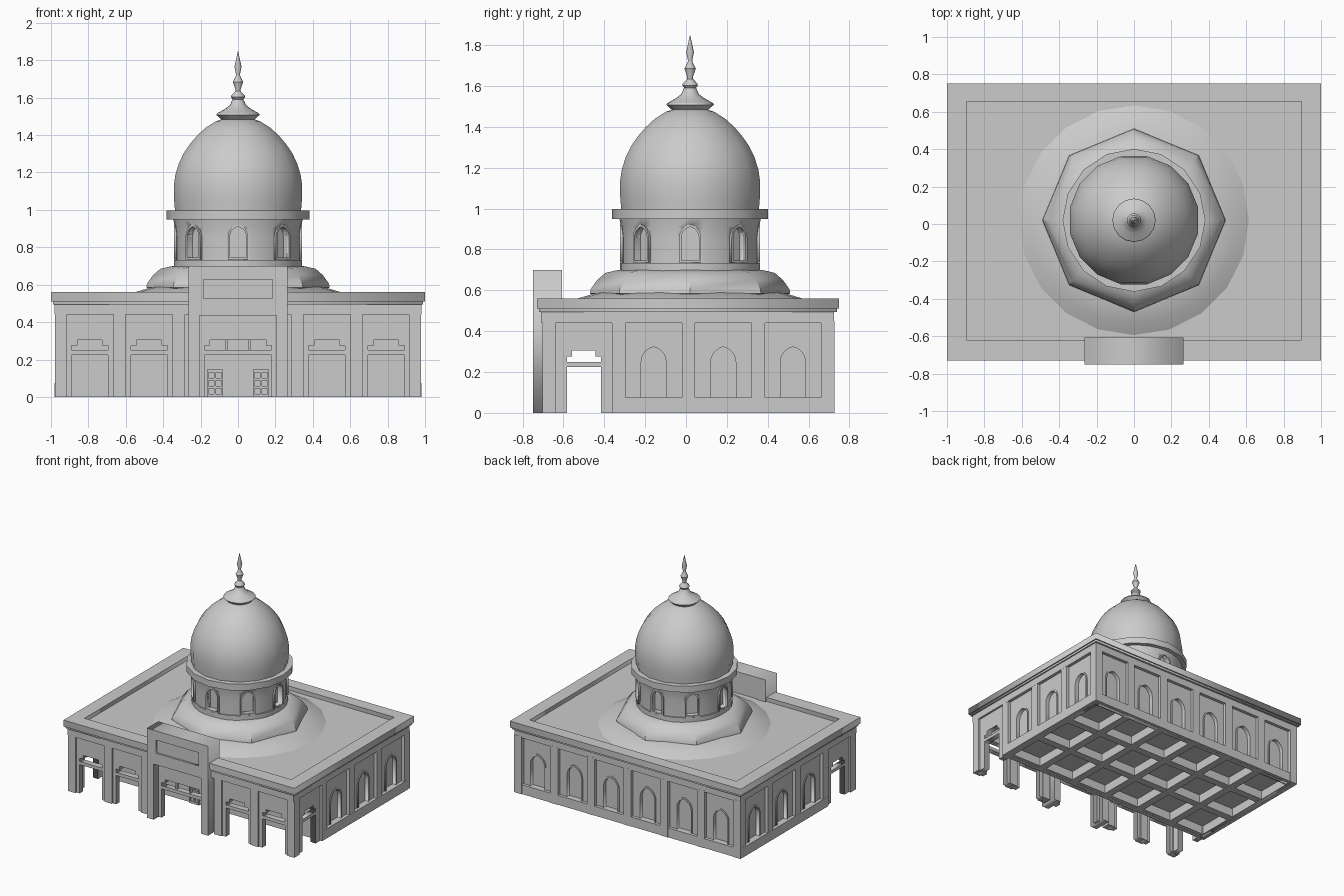
import bpy, bmesh, math
from mathutils import Matrix

cube = bpy.data.objects.get("Cube")
if cube:
    bpy.data.objects.remove(cube)

stone = bpy.data.materials.new("grey_stone")
stone.use_nodes = True
GREY = (0.6, 0.6, 0.6, 1)
stone.diffuse_color = GREY
stone.node_tree.nodes["Principled BSDF"].inputs["Base Color"].default_value = GREY

CY = 0.0075                       # middle of the main block in y
DOME_Y = 0.02
COLS_X = [0.317 * k for k in range(-3, 4)]
COLS_Y = [-0.67 + 0.341 * k for k in range(5)]


def add(name, bm, matrix=Matrix()):
    """Turn a bmesh into a stone object."""
    mesh = bpy.data.meshes.new(name)
    bmesh.ops.recalc_face_normals(bm, faces=bm.faces)
    bm.to_mesh(mesh)
    bm.free()
    mesh.materials.append(stone)
    obj = bpy.data.objects.new(name, mesh)
    bpy.context.collection.objects.link(obj)
    obj.matrix_world = matrix
    return obj


def box(name, x0, x1, y0, y1, z0, z1):
    bm = bmesh.new()
    bmesh.ops.create_cube(bm, size=1)
    size = Matrix.Diagonal((x1 - x0, y1 - y0, z1 - z0, 1))
    mid = Matrix.Translation(((x0 + x1) / 2, (y0 + y1) / 2, (z0 + z1) / 2))
    bm.transform(mid @ size)
    return add(name, bm)


def facing(angle, distance, centre_y=0.0):
    """Upright frame looking outward at an angle; 0 is the front."""
    return (Matrix.Translation((0, centre_y, 0)) @ Matrix.Rotation(math.radians(angle), 4, 'Z')
            @ Matrix.Translation((0, -distance, 0)) @ Matrix.Rotation(math.pi / 2, 4, 'X'))


def plate(name, outlines, thick, matrix):
    """Flat slab from an outline and hole outlines; its outer face lies on the frame."""
    curve = bpy.data.curves.new(name, 'CURVE')
    curve.dimensions = '2D'
    curve.fill_mode = 'BOTH'
    curve.extrude = thick / 2
    for pts in outlines:
        spline = curve.splines.new('POLY')
        spline.points.add(len(pts) - 1)
        for p, (u, v) in zip(spline.points, pts):
            p.co = (u, v, 0, 1)
        spline.use_cyclic_u = True
    temp = bpy.data.objects.new(name + "_curve", curve)
    bpy.context.collection.objects.link(temp)
    bpy.context.view_layer.update()
    mesh = bpy.data.meshes.new_from_object(temp.evaluated_get(bpy.context.evaluated_depsgraph_get()))
    bm = bmesh.new()
    bm.from_mesh(mesh)
    bpy.data.objects.remove(temp)
    bpy.data.meshes.remove(mesh)
    bmesh.ops.remove_doubles(bm, verts=bm.verts, dist=0.0001)
    bm.transform(Matrix.Translation((0, 0, -thick / 2)))
    return add(name, bm, matrix)


def rect(u0, u1, v0, v1):
    return [(u0, v0), (u1, v0), (u1, v1), (u0, v1)]


def arch(u, half, bottom, top, steps=6):
    """Slightly pointed arch made of two arcs."""
    r = 1.25 * half
    end = math.acos(0.2)
    spring = top - r * math.sin(end)
    right = [(r * math.cos(end * i / steps) - 0.25 * half, spring + r * math.sin(end * i / steps))
             for i in range(steps + 1)]
    right.insert(0, (half, bottom))
    return [(u + x, z) for x, z in right] + [(u - x, z) for x, z in reversed(right) if x > 0.0001]


def stepped_bay(name, u, half, gap, step, top, thick, matrix):
    """Wall bay with a stepped opening down to the ground, and its crossbar."""
    side = [(half, top), (half, 0), (gap, 0), (gap, 0.275), (step, 0.275), (step, 0.305)]
    outline = [(u + x, z) for x, z in side] + [(u - x, z) for x, z in reversed(side)]
    plate(name, [outline], thick, matrix)
    plate(name + "_crossbar", [rect(u - gap, u + gap, 0.225, 0.25)], thick, matrix)


def lathe(name, profile, sides, turn=0.0):
    """Revolve (radius, z) points round the dome axis."""
    bm = bmesh.new()
    rings = []
    for r, z in profile:
        angles = [turn + 2 * math.pi * i / sides for i in range(sides)]
        rings.append([bm.verts.new((r * math.cos(a), r * math.sin(a), z)) for a in angles])
    for low, high in zip(rings, rings[1:]):
        for i in range(sides):
            j = (i + 1) % sides
            bm.faces.new((low[i], low[j], high[j], high[i]))
    bm.faces.new(rings[0])
    bm.faces.new(rings[-1])
    obj = add(name, bm, Matrix.Translation((0, DOME_Y, 0)))
    bpy.ops.object.select_all(action='DESELECT')
    obj.select_set(True)
    bpy.context.view_layer.objects.active = obj
    bpy.ops.object.shade_smooth_by_angle(angle=math.radians(32))
    return obj


# Main block, with floor beams around sunken panels underneath
box("inner_block", -0.93, 0.93, -0.33, 0.675, 0.07, 0.45)
for x in COLS_X:
    box("floor_beam_long", x - 0.03, x + 0.03, -0.36, 0.7, 0, 0.075)
for y in COLS_Y[1:]:
    box("floor_beam_cross", -0.95, 0.95, y - 0.03, y + 0.03, 0.001, 0.074)
box("porch_back_wall", -0.955, 0.955, -0.36, -0.325, 0, 0.45)

# Back and side walls with recessed arched windows and raised surrounds
bays_x = [x + 0.1585 for x in COLS_X[:-1]]
bays_y = [y + 0.1705 for y in COLS_Y[1:-1]]
walls = [("back", 180, 0.70, bays_x, -0.955, 0.955)]
walls.append(("left", 90, 0.955, bays_y, -0.36, 0.70))
walls.append(("right", -90, 0.955, [-y for y in bays_y], -0.70, 0.36))
for side, angle, dist, bays, u0, u1 in walls:
    holes = [arch(u, 0.065, 0.06, 0.328) for u in bays]
    plate(side + "_wall", [rect(u0, u1, 0, 0.45)] + holes, 0.027, facing(angle, dist))
    for u in bays:
        plate(side + "_window_surround", [arch(u, 0.072, 0.053, 0.337), arch(u, 0.061, 0.064, 0.323)],
              0.03, facing(angle, dist + 0.006))

# Columns and pilasters
for s in (-1, 1):
    for y in COLS_Y:
        box("side_column", s * 0.947 - 0.0325, s * 0.947 + 0.0325, y - 0.0325, y + 0.0325, 0, 0.45)
for x in COLS_X[1:-1]:
    box("back_pilaster", x - 0.0325, x + 0.0325, 0.66, 0.7255, 0, 0.45)
    if abs(x) > 0.1:
        box("front_column", x - 0.0325, x + 0.0325, -0.7025, -0.6375, 0, 0.45)

# Open porch bays on the front and both ends
for x in (-0.7925, -0.4755, 0.4755, 0.7925):
    stepped_bay("porch_front_bay", x, 0.158, 0.0975, 0.066, 0.45, 0.045, facing(0, 0.69))
for angle, u in ((90, -0.5), (-90, 0.5)):
    stepped_bay("porch_end_bay", u, 0.17, 0.083, 0.058, 0.45, 0.045, facing(angle, 0.965))

# Frieze, roof deck and cornice with parapet
box("frieze", -0.98, 0.98, -0.71, 0.725, 0.44, 0.502)
box("roof_deck", -0.95, 0.95, -0.68, 0.70, 0.49, 0.528)
plate("cornice", [rect(-1, 1, -0.73, 0.75), rect(-0.895, 0.895, -0.62, 0.655)],
      0.05, Matrix.Translation((0, 0, 0.56)))
plate("cornice_ledge", [rect(-0.99, 0.99, -0.72, 0.74), rect(-0.9, 0.9, -0.63, 0.66)],
      0.02, Matrix.Translation((0, 0, 0.515)))

# Entrance portal with a sunken panel above the stepped doorway
portal = [(-0.265, 0), (-0.205, 0), (-0.205, 0.435), (0.205, 0.435),
          (0.205, 0), (0.265, 0), (0.265, 0.7), (-0.265, 0.7)]
plate("portal", [portal, rect(-0.185, 0.185, 0.525, 0.628)], 0.142, facing(0, 0.75))
box("portal_panel", -0.19, 0.19, -0.735, -0.615, 0.52, 0.633)
stepped_bay("portal_screen", 0, 0.206, 0.18, 0.15, 0.44, 0.045, facing(0, 0.69))
for x in (-0.06, 0.06):
    box("portal_mullion", x - 0.006, x + 0.006, -0.68, -0.655, 0.245, 0.31)

# Pair of paned doors
for s in (-1, 1):
    c = s * 0.123
    panes = [rect(c + k * 0.02 - 0.014, c + k * 0.02 + 0.014, z, z + 0.03)
             for k in (-1, 1) for z in (0.015, 0.058, 0.101)]
    plate("door", [rect(c - 0.043, c + 0.043, 0, 0.146)] + panes, 0.015, facing(0, 0.372))

# Roof mound and eight-sided dome base
lathe("roof_mound", [(0.62, 0.525), (0.55, 0.56), (0.45, 0.59)], 20)
lathe("dome_base", [(0.46, 0.57), (0.49, 0.585), (0.487, 0.605), (0.455, 0.65),
                    (0.415, 0.685), (0.36, 0.698), (0.30, 0.704)], 8)

# Drum with eight arched niches
lathe("drum_plinth", [(0.342, 0.695), (0.342, 0.733)], 32)
drum = lathe("drum", [(0.333, 0.70), (0.333, 0.86), (0.338, 0.91), (0.347, 0.955)], 32)
for k in range(8):
    cutter = plate("niche_cutter", [arch(0, 0.043, 0.746, 0.91)], 0.1, facing(45 * k, 0.4, DOME_Y))
    cutter.hide_render = True
    cut = drum.modifiers.new("niche", 'BOOLEAN')
    cut.operation = 'DIFFERENCE'
    cut.object = cutter
    bpy.context.view_layer.objects.active = drum
    bpy.ops.object.modifier_apply(modifier=cut.name)
    bpy.data.objects.remove(cutter)
    plate("niche_surround", [arch(0, 0.054, 0.735, 0.923), arch(0, 0.043, 0.746, 0.91)],
          0.025, facing(45 * k, 0.342, DOME_Y))
lathe("drum_ledge", [(0.382, 0.948), (0.382, 0.998)], 16)

# Dome, cap and finial
lathe("dome", [(0.343, 0.99), (0.349, 1.06), (0.35, 1.13), (0.341, 1.19), (0.322, 1.25),
               (0.295, 1.305), (0.262, 1.352), (0.222, 1.398), (0.175, 1.44),
               (0.12, 1.474), (0.07, 1.49)], 16, math.pi / 16)
lathe("dome_cap", [(0.09, 1.484), (0.116, 1.508), (0.112, 1.516), (0.07, 1.54),
                   (0.043, 1.56), (0.03, 1.59)], 16)
lathe("finial", [(0.02, 1.58), (0.038, 1.603), (0.036, 1.612), (0.014, 1.635), (0.014, 1.645),
                 (0.028, 1.685), (0.011, 1.718), (0.011, 1.727), (0.019, 1.765), (0.001, 1.847)], 12)
